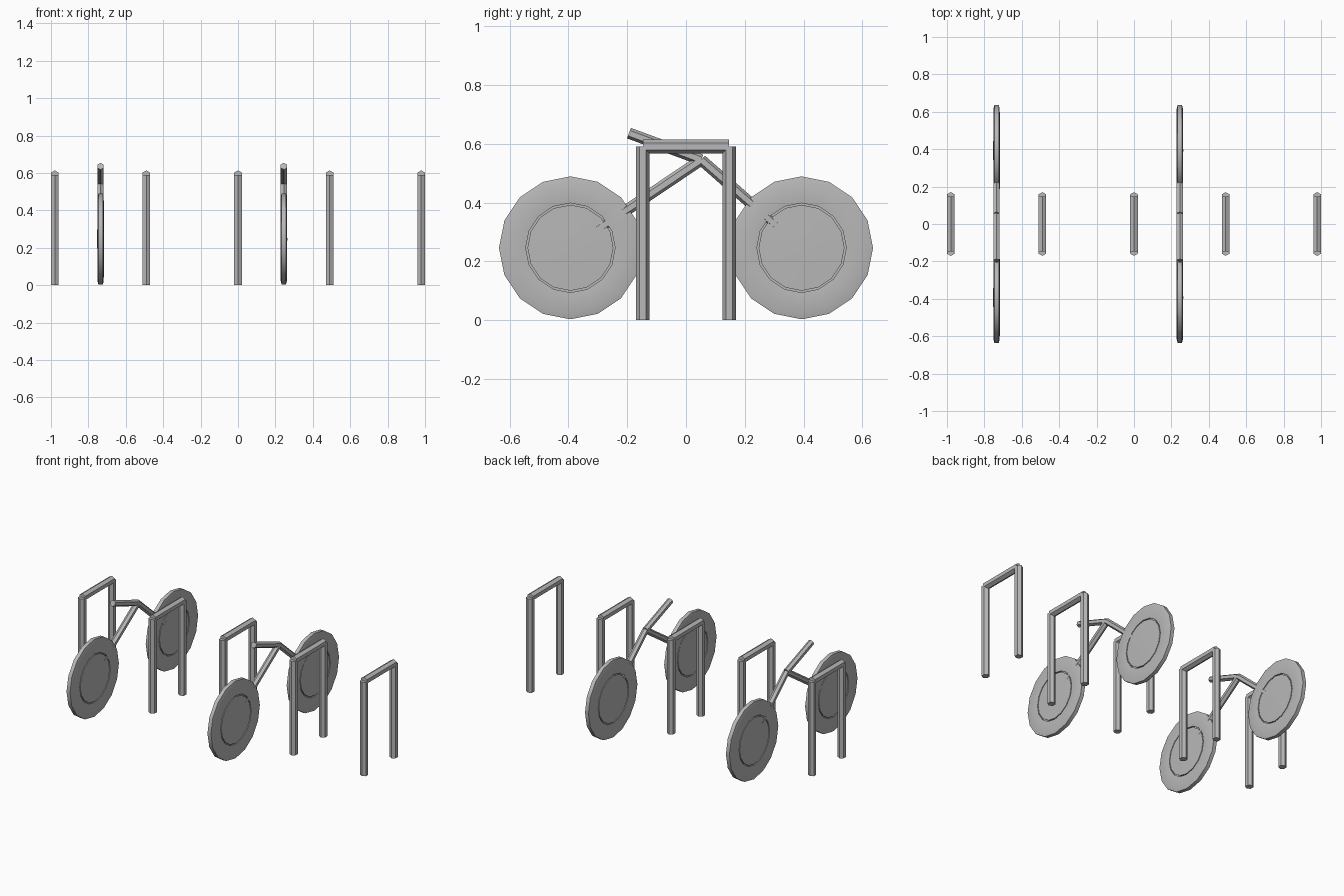
import bpy, bmesh, math
from mathutils import Matrix, Vector

cube = bpy.data.objects.get("Cube")
if cube:
    bpy.data.objects.remove(cube, do_unlink=True)

grey = bpy.data.materials.new("grey_metal")
grey.use_nodes = True
grey.diffuse_color = (0.48, 0.48, 0.48, 1)
grey.node_tree.nodes["Principled BSDF"].inputs["Base Color"].default_value = grey.diffuse_color


def finish(bm, name, smooth=False):
    bmesh.ops.recalc_face_normals(bm, faces=bm.faces)
    mesh = bpy.data.meshes.new(name)
    bm.to_mesh(mesh)
    bm.free()
    mesh.materials.append(grey)
    obj = bpy.data.objects.new(name, mesh)
    bpy.context.collection.objects.link(obj)
    if smooth:
        bpy.ops.object.select_all(action='DESELECT')
        obj.select_set(True)
        bpy.context.view_layer.objects.active = obj
        bpy.ops.object.shade_smooth_by_angle(angle=math.radians(30))
    return obj


def tube(bm, x, start, end, radius):
    """Six-sided tube between two (y, z) points, corners lying in the yz plane."""
    a, b = Vector((x, *start)), Vector((x, *end))
    along, side = (b - a).normalized(), Vector((1, 0, 0))
    turn = Matrix((side, along.cross(side), along)).transposed().to_4x4()
    bmesh.ops.create_cone(bm, cap_ends=True, segments=6, radius1=radius, radius2=radius,
                          depth=(b - a).length,
                          matrix=Matrix.Translation((a + b) / 2) @ turn)


def rack(x, name):
    bm = bmesh.new()
    y, top = 0.147, 0.59
    for s in (-1, 1):
        tube(bm, x, (s * y, 0), (s * y, top), 0.0235)
    tube(bm, x, (-y, top), (y, top), 0.0235)
    finish(bm, name)


def wheel(x, y, name):
    # half profile as (radius, half width): hub, disc, groove, tyre
    half = [(0, 0.0185), (0.053, 0.0178), (0.146, 0.0155), (0.146, 0.007),
            (0.152, 0.007), (0.152, 0.0155), (0.17, 0.0172), (0.222, 0.0168), (0.243, 0.012)]
    profile = half + [(r, -w) for r, w in reversed(half)]
    bm = bmesh.new()
    verts = [bm.verts.new((w, 0, r)) for r, w in profile]
    edges = [bm.edges.new(pair) for pair in zip(verts, verts[1:])]
    bmesh.ops.spin(bm, geom=verts + edges, axis=(1, 0, 0), cent=(0, 0, 0),
                   angle=math.tau, steps=16)
    bmesh.ops.remove_doubles(bm, verts=bm.verts, dist=0.0001)
    finish(bm, name, smooth=True).location = (x, y, 0.246)


def bicycle(x, name):
    hub_y, hub_z = 0.393, 0.246
    joint = (0.052, 0.545)
    bm = bmesh.new()
    tube(bm, x, (-hub_y, hub_z), joint, 0.019)
    tube(bm, x, (hub_y, hub_z), joint, 0.019)
    tube(bm, x, joint, (-0.194, 0.636), 0.019)
    finish(bm, name + "_frame")
    wheel(x, -hub_y, name + "_front_wheel")
    wheel(x, hub_y, name + "_rear_wheel")


# Row of racks with bicycles in two of the bays
spacing = 0.4898
for i in range(5):
    rack((i - 2) * spacing, f"rack_{i + 1}")
bicycle(-1.5 * spacing, "right_bicycle")
bicycle(0.5 * spacing, "left_bicycle")
